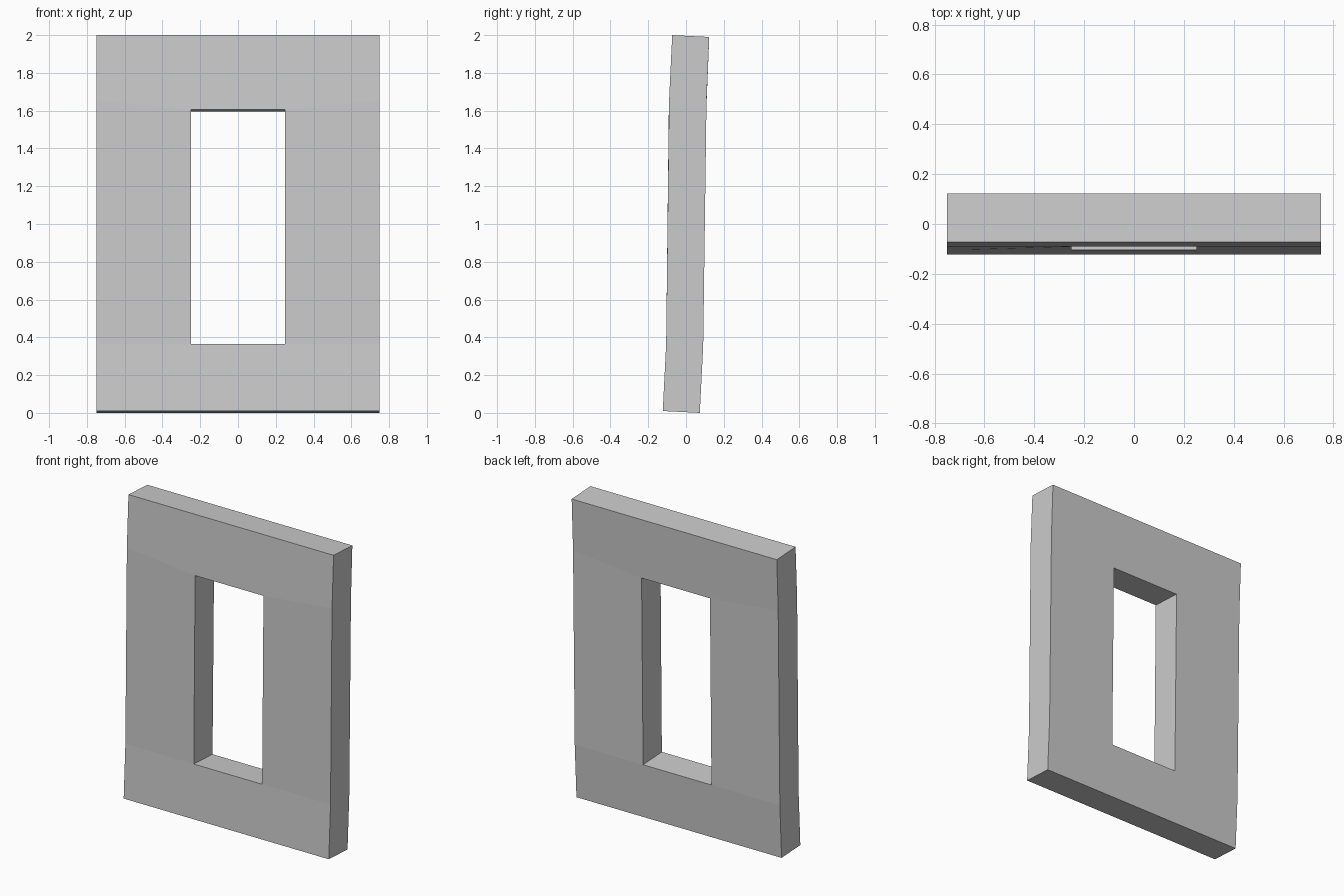
import bpy, bmesh

if "Cube" in bpy.data.objects:
    bpy.data.objects.remove(bpy.data.objects["Cube"])

XS = [-0.75, -0.25, 0.25, 0.75]
# (y, z) rows of the gently bent slab, bottom to top
FRONT = [(-0.123, 0.01), (-0.105, 0.365), (-0.091, 1.605), (-0.073, 2.0)]
BACK = [(0.073, 0.0), (0.091, 0.355), (0.107, 1.595), (0.123, 1.99)]

bm = bmesh.new()


def grid(rows):
    out = []
    for j, (y, z) in enumerate(rows):
        row = []
        for i, x in enumerate(XS):
            # the outer ends of the upper row sit slightly higher
            lift = 0.05 if j == 2 and i in (0, 3) else 0.0
            row.append(bm.verts.new((x, y + lift * 0.03, z + lift)))
        out.append(row)
    return out


front, back = grid(FRONT), grid(BACK)

# Front and back faces around the central opening
for j in range(3):
    for i in range(3):
        if (i, j) != (1, 1):
            for g in (front, back):
                bm.faces.new((g[j][i], g[j][i + 1], g[j + 1][i + 1], g[j + 1][i]))


# Walls of the outer rim and of the opening
def walls(loop):
    for (i, j), (k, l) in zip(loop, loop[1:] + loop[:1]):
        bm.faces.new((front[j][i], front[l][k], back[l][k], back[j][i]))


walls([(0, 0), (1, 0), (2, 0), (3, 0), (3, 1), (3, 2),
       (3, 3), (2, 3), (1, 3), (0, 3), (0, 2), (0, 1)])
walls([(1, 1), (2, 1), (2, 2), (1, 2)])

bmesh.ops.recalc_face_normals(bm, faces=bm.faces)
mesh = bpy.data.meshes.new("window_wall")
bm.to_mesh(mesh)
bm.free()
bpy.context.collection.objects.link(bpy.data.objects.new("window_wall", mesh))
